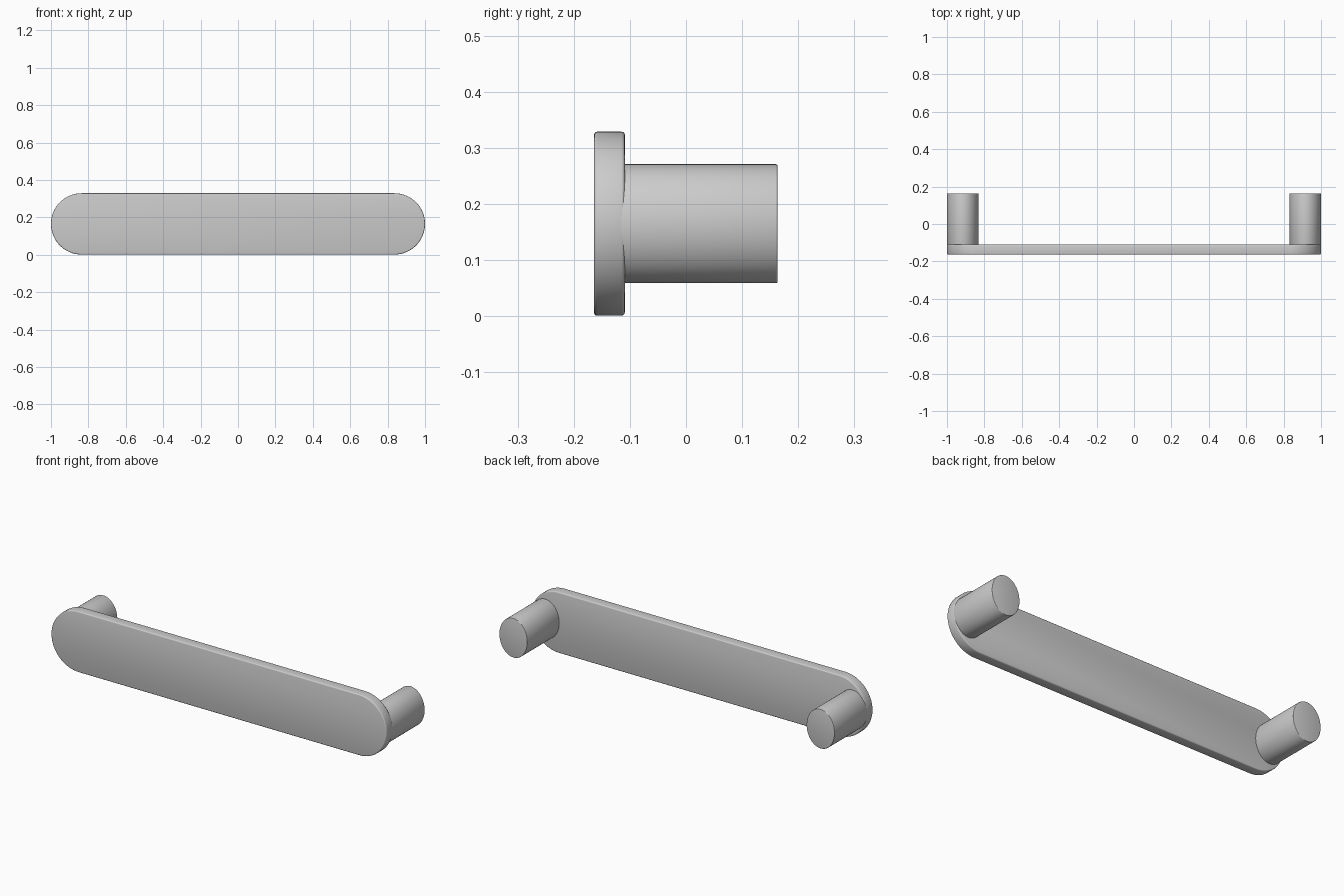
import bpy, bmesh
from math import sin, cos, pi

if "Cube" in bpy.data.objects:
    bpy.data.objects.remove(bpy.data.objects["Cube"])

Z_MID = 0.165


def prism(name, outline, y0, y1, bevel):
    """Extrude an x/z outline from y0 to y1 with softened rims."""
    bm = bmesh.new()
    face = bm.faces.new([bm.verts.new((x, y0, z)) for x, z in outline])
    ext = bmesh.ops.extrude_face_region(bm, geom=[face])
    verts = [g for g in ext["geom"] if isinstance(g, bmesh.types.BMVert)]
    bmesh.ops.translate(bm, verts=verts, vec=(0, y1 - y0, 0))
    bmesh.ops.recalc_face_normals(bm, faces=bm.faces)
    rims = [e for e in bm.edges if abs(e.verts[0].co.y - e.verts[1].co.y) < 1e-6]
    bmesh.ops.bevel(bm, geom=rims, offset=bevel, segments=3, profile=0.5,
                    affect='EDGES')
    mesh = bpy.data.meshes.new(name)
    bm.to_mesh(mesh)
    bm.free()
    obj = bpy.data.objects.new(name, mesh)
    bpy.context.collection.objects.link(obj)
    bpy.ops.object.select_all(action='DESELECT')
    obj.select_set(True)
    bpy.context.view_layer.objects.active = obj
    bpy.ops.object.shade_smooth_by_angle(angle=pi / 5)
    return obj


def arc(cx, rx, rz, start, end, n, closed=True):
    """Points of an elliptical arc around the handle's mid height."""
    steps = n + 1 if closed else n
    return [(cx + rx * cos(start + (end - start) * i / n),
             Z_MID + rz * sin(start + (end - start) * i / n)) for i in range(steps)]


# Grip plate: long bar with fully rounded ends
R = 0.164
bar = arc(1 - R, R, R, -pi / 2, pi / 2, 32) + arc(R - 1, R, R, pi / 2, 3 * pi / 2, 32)
prism("grip_plate", bar, -0.164, -0.109, 0.006)

# Oval mounting posts at both ends
for side, label in ((-1, "left"), (1, "right")):
    oval = arc(side * 0.916, 0.084, 0.106, 0, 2 * pi, 64, closed=False)
    prism(label + "_post", oval, -0.118, 0.163, 0.003)
